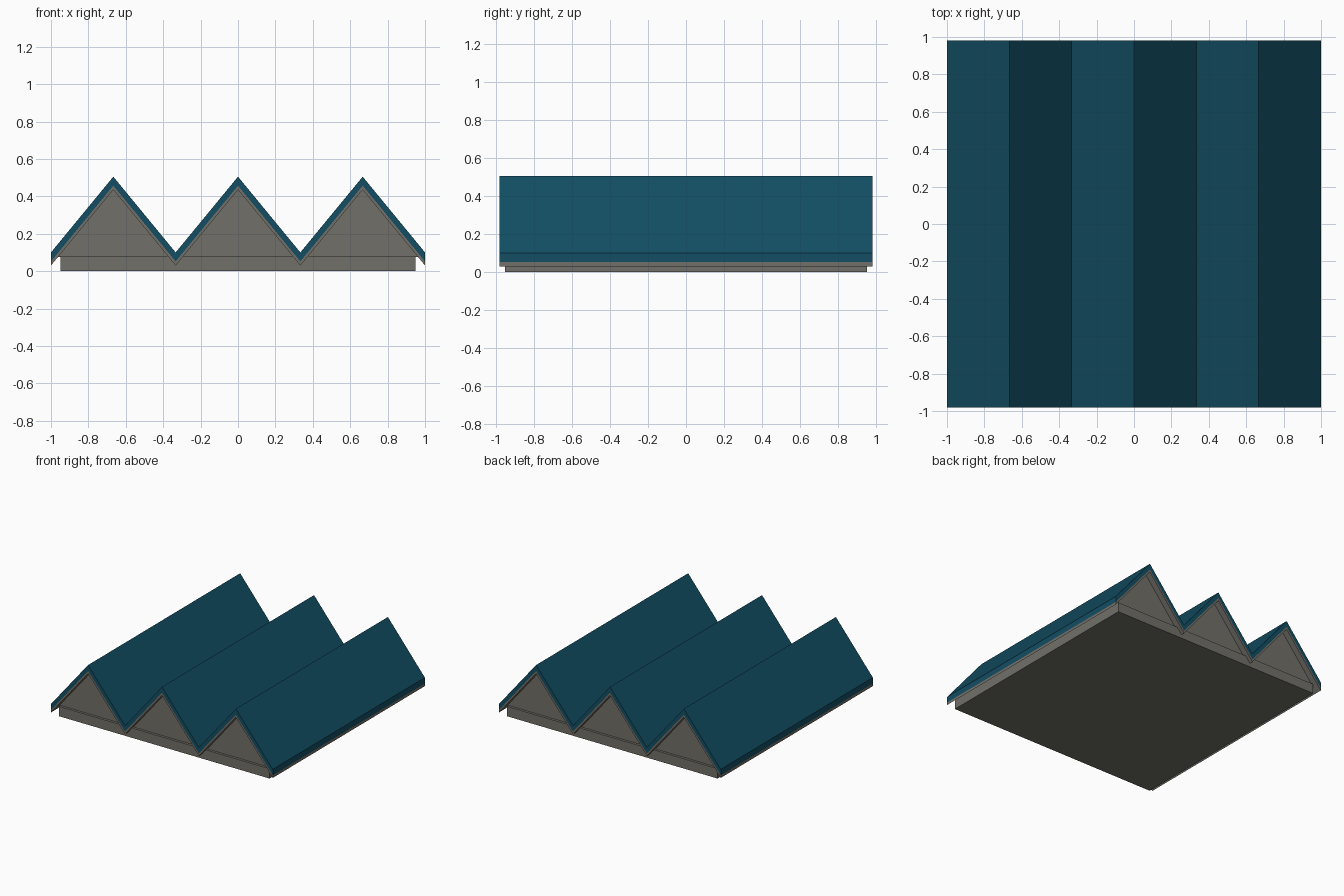
import bpy, bmesh

if "Cube" in bpy.data.objects:
    bpy.data.objects.remove(bpy.data.objects["Cube"])

def material(name, rgb):
    m = bpy.data.materials.new(name)
    m.diffuse_color = (*rgb, 1)
    m.use_nodes = True
    m.node_tree.nodes["Principled BSDF"].inputs["Base Color"].default_value = m.diffuse_color
    return m

BLUE = material("blue roof tile", (0.006, 0.075, 0.125))
GREY = material("warm grey wall", (0.165, 0.16, 0.14))

def finish(bm, name, mat):
    bmesh.ops.recalc_face_normals(bm, faces=bm.faces)
    me = bpy.data.meshes.new(name)
    bm.to_mesh(me)
    bm.free()
    me.materials.append(mat)
    ob = bpy.data.objects.new(name, me)
    bpy.context.collection.objects.link(ob)
    return ob

RIDGE, VALLEY, COUNT = 0.505, 0.1, 3
XS = [-1 + i / COUNT for i in range(2 * COUNT + 1)]

def zigzag_slab(name, top, bottom, half_len, mat):
    """Folded slab; top and bottom are vertical drops below the roof surface."""
    bm = bmesh.new()
    rings = []
    for i, x in enumerate(XS):
        z = RIDGE if i % 2 else VALLEY
        rings.append([bm.verts.new((x, y, z - d)) for y, d in
                      ((-half_len, top), (half_len, top), (half_len, bottom), (-half_len, bottom))])
    for a, b in zip(rings, rings[1:]):
        for k in range(4):
            n = (k + 1) % 4
            bm.faces.new((a[k], a[n], b[n], b[k]))
    bm.faces.new(rings[0])
    bm.faces.new(rings[-1])
    return finish(bm, name, mat)

def prism(name, profile, half_len, mat):
    bm = bmesh.new()
    front = [bm.verts.new((x, -half_len, z)) for x, z in profile]
    back = [bm.verts.new((x, half_len, z)) for x, z in profile]
    bm.faces.new(front)
    bm.faces.new(back[::-1])
    for i in range(len(profile)):
        j = (i + 1) % len(profile)
        bm.faces.new((front[i], front[j], back[j], back[i]))
    return finish(bm, name, mat)

# Folded roof and its grey underside lining
zigzag_slab("roof_covering", 0.0, 0.048, 0.98, BLUE)
zigzag_slab("roof_lining", 0.048, 0.07, 0.98, GREY)

# Low base block
prism("base_block", [(-0.95, 0), (0.95, 0), (0.95, 0.08), (-0.95, 0.08)], 0.95, GREY)

# Triangular gables under each ridge
slope = (RIDGE - VALLEY) * COUNT
apex = RIDGE - 0.065
half = (apex - 0.075) / slope
for i in range(COUNT):
    cx = XS[2 * i + 1]
    prism(f"gable_{i + 1}", [(cx - half, 0.075), (cx + half, 0.075), (cx, apex)], 0.93, GREY)
